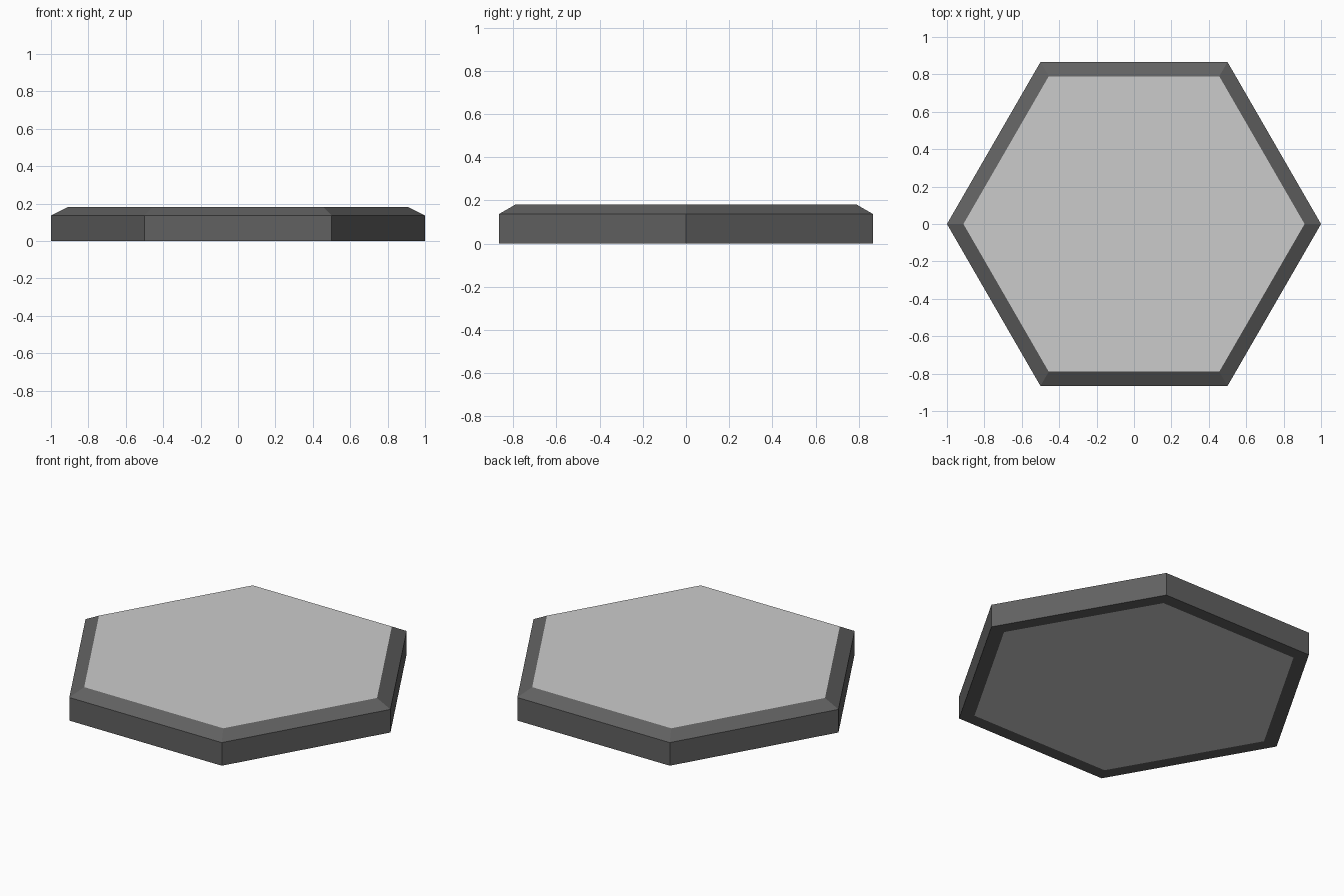
import bpy, bmesh
from math import cos, sin, pi

if "Cube" in bpy.data.objects:
    bpy.data.objects.remove(bpy.data.objects["Cube"])

SIDES = 6
R_OUT, R_IN = 1.0, 0.912
Z_EDGE, Z_TOP = 0.137, 0.181

dark = bpy.data.materials.new("dark_rim")
dark.diffuse_color = (0.12, 0.12, 0.12, 1)
dark.use_nodes = True
dark.node_tree.nodes["Principled BSDF"].inputs["Base Color"].default_value = dark.diffuse_color


def ring(bm, r, z):
    return [bm.verts.new((r * cos(2 * pi * i / SIDES), r * sin(2 * pi * i / SIDES), z))
            for i in range(SIDES)]


def finish(bm, name, mat=None):
    bmesh.ops.recalc_face_normals(bm, faces=bm.faces)
    mesh = bpy.data.meshes.new(name)
    bm.to_mesh(mesh)
    bm.free()
    if mat:
        mesh.materials.append(mat)
    obj = bpy.data.objects.new(name, mesh)
    bpy.context.collection.objects.link(obj)


# Rim: closed profile (radius, height) swept round the hexagon
bm = bmesh.new()
rings = [ring(bm, r, z) for r, z in
         [(R_IN, 0), (R_OUT, 0), (R_OUT, Z_EDGE), (R_IN, Z_TOP)]]
for a, b in zip(rings, rings[1:] + rings[:1]):
    for i in range(SIDES):
        j = (i + 1) % SIDES
        bm.faces.new((a[i], a[j], b[j], b[i]))
finish(bm, "bevelled_rim", dark)

# Core: plain hexagonal slab filling the rim, flush on both sides
bm = bmesh.new()
bm.faces.new(ring(bm, R_IN, 0))
top = bmesh.ops.extrude_face_region(bm, geom=bm.faces[:])
bmesh.ops.translate(bm, vec=(0, 0, Z_TOP),
                    verts=[g for g in top["geom"] if isinstance(g, bmesh.types.BMVert)])
finish(bm, "centre_slab")
